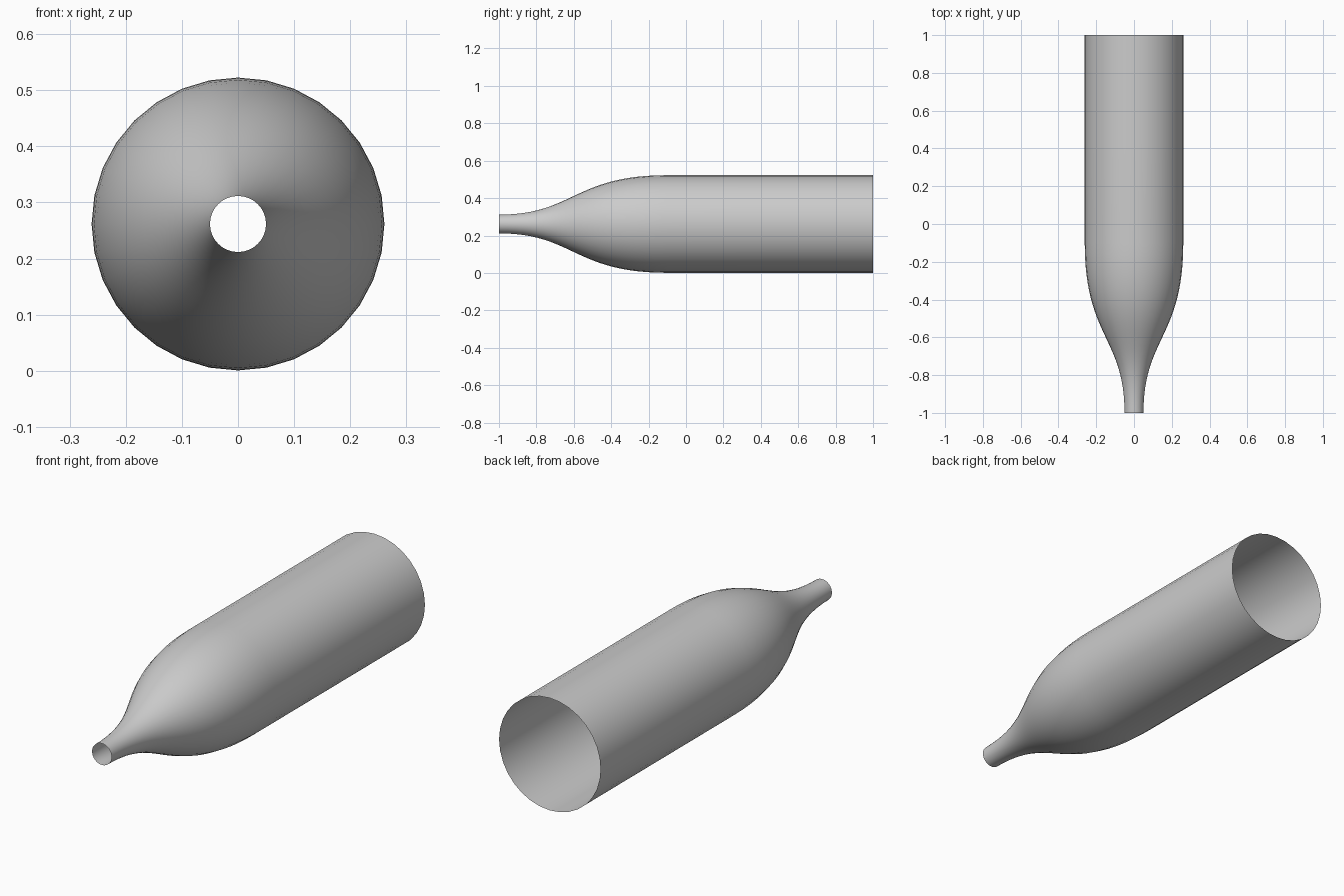
import bpy, bmesh, math
from mathutils import Vector, geometry

if "Cube" in bpy.data.objects:
    bpy.data.objects.remove(bpy.data.objects["Cube"])

SIDES = 32
RADIUS, NECK, AXIS_Z = 0.261, 0.05, 0.2615

# Side profile (y, radius): S-shaped shoulder from the neck, then a straight barrel
shoulder = geometry.interpolate_bezier(
    Vector((-1.0, NECK)), Vector((-0.6, NECK)),
    Vector((-0.6, RADIUS)), Vector((-0.1, RADIUS)), 25)
profile = [(p[0], p[1]) for p in shoulder] + [(0.45, RADIUS), (1.0, RADIUS)]

# Open shell: rings along y, bridged with quads, both ends left open
bm = bmesh.new()
rings = []
for y, r in profile:
    angles = [2 * math.pi * i / SIDES for i in range(SIDES)]
    rings.append([bm.verts.new((r * math.sin(a), y, AXIS_Z + r * math.cos(a)))
                  for a in angles])
for a, b in zip(rings, rings[1:]):
    for i in range(SIDES):
        j = (i + 1) % SIDES
        bm.faces.new((a[i], b[i], b[j], a[j])).smooth = True

# Make the shell face outward
bm.normal_update()
face = bm.faces[:][-1]
centre = face.calc_center_median()
if face.normal.dot(centre - Vector((0, centre.y, AXIS_Z))) < 0:
    bmesh.ops.reverse_faces(bm, faces=bm.faces[:])

mesh = bpy.data.meshes.new("tapered_tube")
bm.to_mesh(mesh)
bm.free()
bpy.context.collection.objects.link(bpy.data.objects.new("tapered_tube", mesh))
